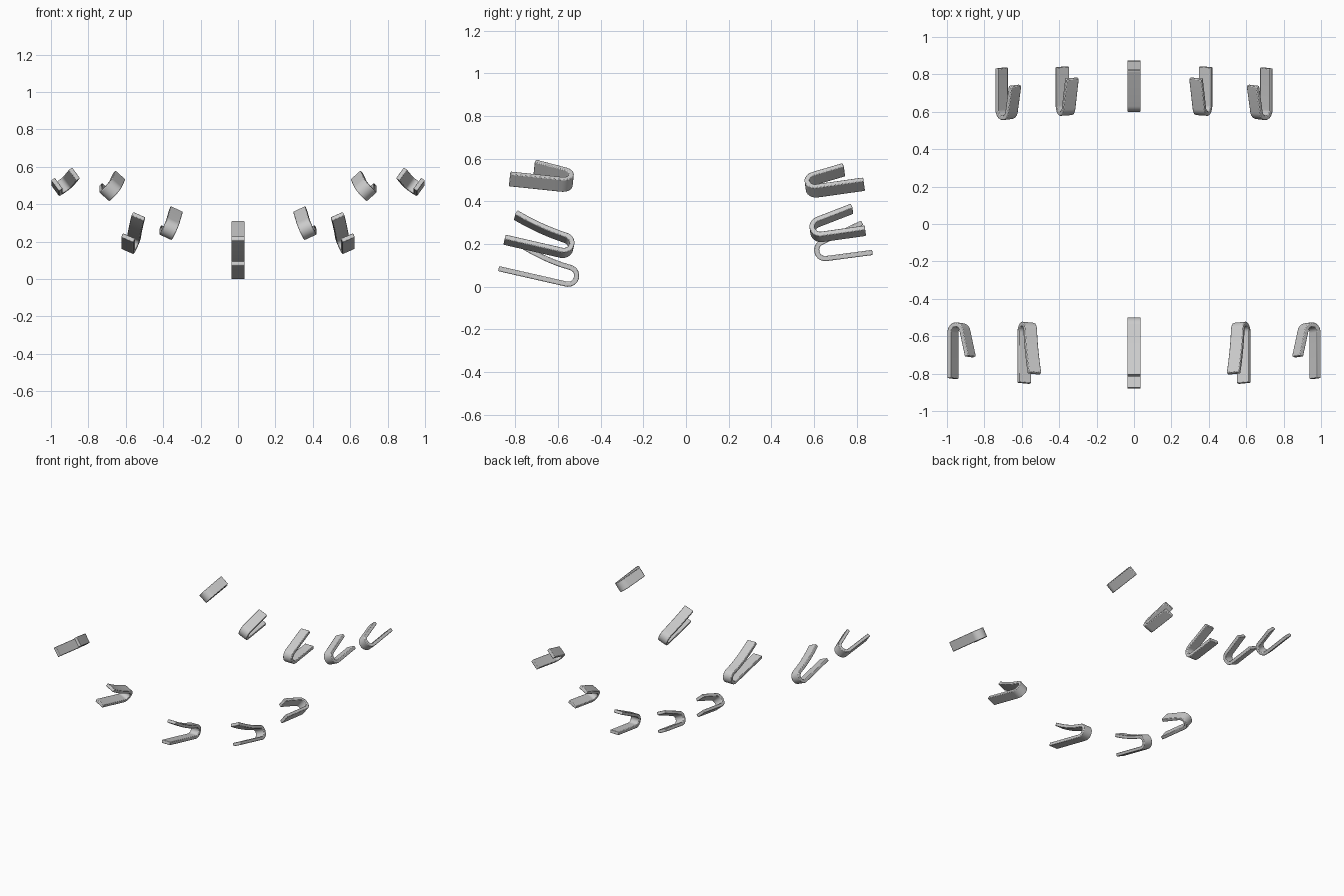
import bpy, bmesh
from math import sin, cos, asin, atan2, hypot, pi, radians
from mathutils import Vector, Matrix

if "Cube" in bpy.data.objects:
    bpy.data.objects.remove(bpy.data.objects["Cube"])

R = 0.040       # bend radius of the strip centre line
T = 0.024       # strip thickness
W = 0.072       # strip width


def centre_line(length, tip, ctrl):
    """Long straight arm, round bend about the origin, then the short arm to tip."""
    v, u = ctrl or tip
    a = atan2(u, v) - asin(R / hypot(v, u))
    pts = [Vector((length, -R))]
    n = 16
    for i in range(n + 1):
        t = -pi / 2 - (pi - a) * i / n
        pts.append(Vector((R * cos(t), R * sin(t))))
    p0, p2 = pts[-1], Vector(tip)
    if ctrl:
        c = Vector(ctrl)
        for i in range(1, 9):
            t = i / 8
            pts.append(p0 * (1 - t) ** 2 + c * 2 * t * (1 - t) + p2 * t * t)
    else:
        pts.append(p2)
    return pts


def clip(name, centre, roll, pitch, side, facing, length, tip, ctrl=None):
    pts = centre_line(length, tip, ctrl)
    rot = Matrix.Rotation(radians(pitch) * facing, 3, 'X') @ \
        Matrix.Rotation(radians(-roll) * side, 3, 'Y')
    c = Vector((centre[0] * side, centre[1], centre[2]))
    bm = bmesh.new()
    rings = []
    for i, p in enumerate(pts):
        d = (pts[min(i + 1, len(pts) - 1)] - pts[max(i - 1, 0)]).normalized()
        if i == 1:
            d = Vector((-1, 0))
        nrm = Vector((-d.y, d.x)) * T / 2
        ring = []
        for w, k in ((-1, -1), (1, -1), (1, 1), (-1, 1)):
            q = p + nrm * k
            ring.append(bm.verts.new(c + rot @ Vector((w * W / 2, q.x * facing, q.y))))
        rings.append(ring)
    for a, b in zip(rings, rings[1:]):
        for j in range(4):
            k = (j + 1) % 4
            bm.faces.new((a[j], a[k], b[k], b[j]))
    bm.faces.new(rings[0])
    bm.faces.new(rings[-1])
    bmesh.ops.recalc_face_normals(bm, faces=bm.faces)
    me = bpy.data.meshes.new(name)
    bm.to_mesh(me)
    bm.free()
    ob = bpy.data.objects.new(name, me)
    bpy.context.collection.objects.link(ob)
    # softened strip edges
    bev = ob.modifiers.new("edge_round", 'BEVEL')
    bev.width = 0.004
    bev.segments = 2
    bev.limit_method = 'ANGLE'
    bev.angle_limit = radians(50)
    bpy.ops.object.select_all(action='DESELECT')
    ob.select_set(True)
    bpy.context.view_layer.objects.active = ob
    bpy.ops.object.shade_smooth_by_angle(angle=radians(40))


# Centre clips
clip("front_centre_clip", (0, -0.552, 0.052), 0, 12.8, 1, -1,
     0.325, (0.288, 0.105), (0.13, 0.045))
clip("back_centre_clip", (0, 0.652, 0.172), 0, 7.5, 1, 1,
     0.218, (0.188, 0.104))

# Mirrored side clips
for side, label in ((-1, "left"), (1, "right")):
    clip("front_middle_clip_" + label, (0.571, -0.577, 0.195), 24, 13, side, -1,
         0.272, (0.247, 0.096), (0.12, 0.052))
    clip("front_outer_clip_" + label, (0.936, -0.58, 0.503), 54, 6, side, -1,
         0.245, (0.134, 0.076))
    clip("back_middle_clip_" + label, (0.366, 0.632, 0.270), 25, 8, side, 1,
         0.205, (0.158, 0.082))
    clip("back_outer_clip_" + label, (0.681, 0.61, 0.479), 42, 8, side, 1,
         0.222, (0.138, 0.068))
